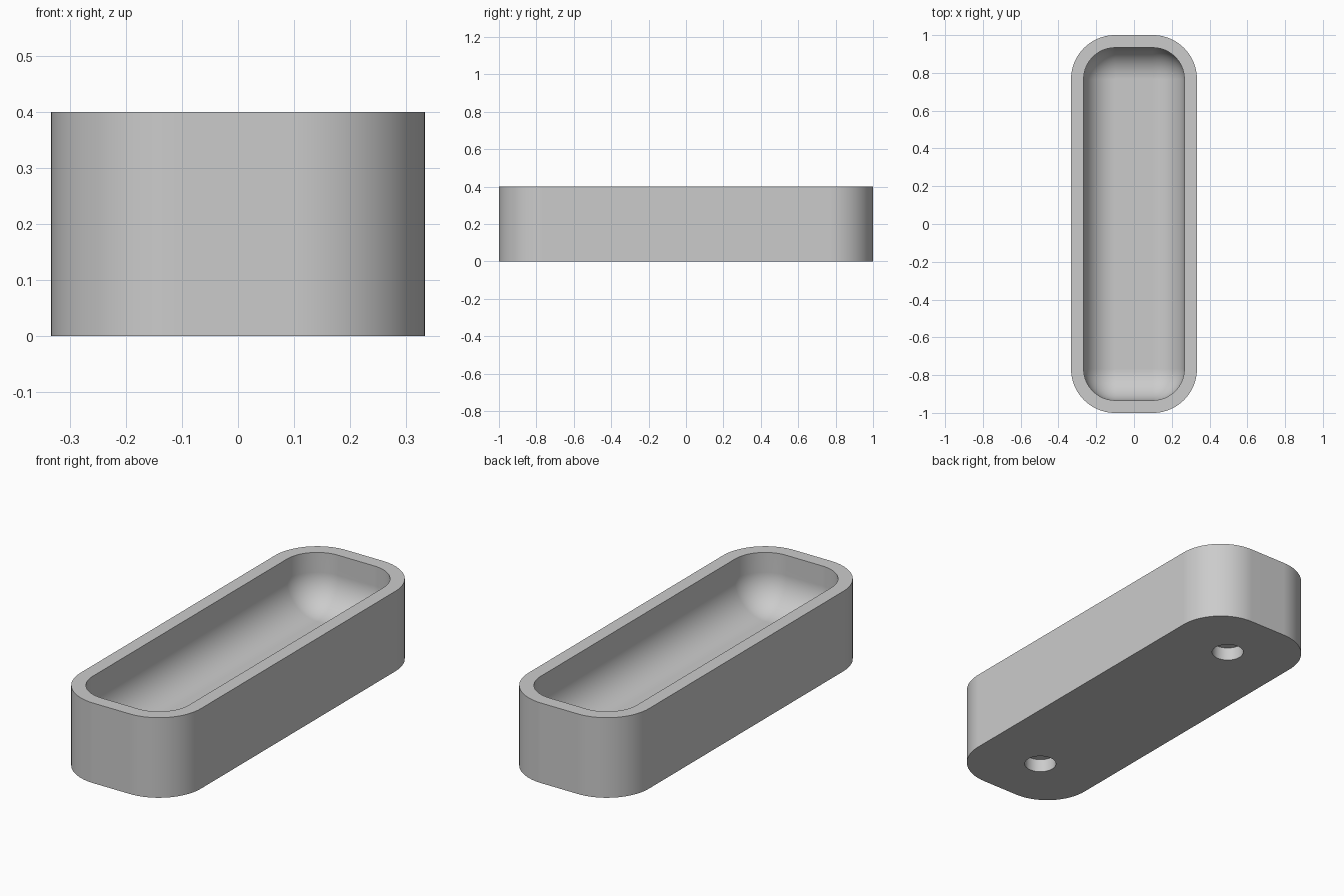
import bpy
import bmesh
from math import cos, sin, pi

cube = bpy.data.objects.get("Cube")
if cube:
    bpy.data.objects.remove(cube, do_unlink=True)

# Corner centres and sizes shared by every outline
CX, CY = 0.1, 0.7667
HEIGHT, FLOOR = 0.4, 0.1333
OUTER_R, INNER_R = 0.2333, 0.1667
STEPS = 20

grey = bpy.data.materials.new("plain grey")
grey.use_nodes = True
colour = (0.6, 0.6, 0.6, 1)
grey.diffuse_color = colour
grey.node_tree.nodes["Principled BSDF"].inputs["Base Color"].default_value = colour


def ring(bm, radius, z):
    """Rounded rectangle outline at one height."""
    verts = []
    for quarter, (sx, sy) in enumerate([(1, 1), (-1, 1), (-1, -1), (1, -1)]):
        for i in range(STEPS + 1):
            a = (quarter + i / STEPS) * pi / 2
            verts.append(bm.verts.new((sx * CX + radius * cos(a),
                                       sy * CY + radius * sin(a), z)))
    return verts


# Tray: outer wall, flat rim, inner wall, then a rounded hollow down to the floor
outline = [(OUTER_R, 0), (OUTER_R, HEIGHT), (INNER_R, HEIGHT)]
for i in range(STEPS + 1):
    a = i / STEPS * pi / 2
    outline.append((INNER_R * cos(a), FLOOR + INNER_R * (1 - sin(a))))

bm = bmesh.new()
rings = [ring(bm, r, z) for r, z in outline]
for low, high in zip(rings, rings[1:]):
    n = len(low)
    for i in range(n):
        j = (i + 1) % n
        bm.faces.new((low[i], low[j], high[j], high[i]))
bm.faces.new(rings[0][::-1])
bm.faces.new(rings[-1])
bmesh.ops.remove_doubles(bm, verts=bm.verts, dist=1e-5)
bmesh.ops.recalc_face_normals(bm, faces=bm.faces)
mesh = bpy.data.meshes.new("tray")
bm.to_mesh(mesh)
bm.free()
mesh.materials.append(grey)
tray = bpy.data.objects.new("tray", mesh)
bpy.context.collection.objects.link(tray)

# Two shallow round sockets in the underside
for name, y in (("front_socket_cutter", -0.7), ("back_socket_cutter", 0.7)):
    bpy.ops.mesh.primitive_cylinder_add(vertices=48, radius=0.075, depth=0.1334,
                                        location=(0, y, 0))
    cutter = bpy.context.object
    cutter.name = name
    cutter.hide_render = True
    cutter.data.materials.append(grey)
    bpy.ops.object.select_all(action="DESELECT")
    tray.select_set(True)
    bpy.context.view_layer.objects.active = tray
    cut = tray.modifiers.new("socket", "BOOLEAN")
    cut.operation = "DIFFERENCE"
    cut.solver = "EXACT"
    cut.object = cutter
    bpy.ops.object.modifier_apply(modifier=cut.name)
    bpy.data.objects.remove(cutter, do_unlink=True)

# Smooth curves with crisp rim and base edges
bpy.ops.object.shade_smooth_by_angle(angle=pi / 6)
weighted = tray.modifiers.new("even shading", "WEIGHTED_NORMAL")
weighted.keep_sharp = True
